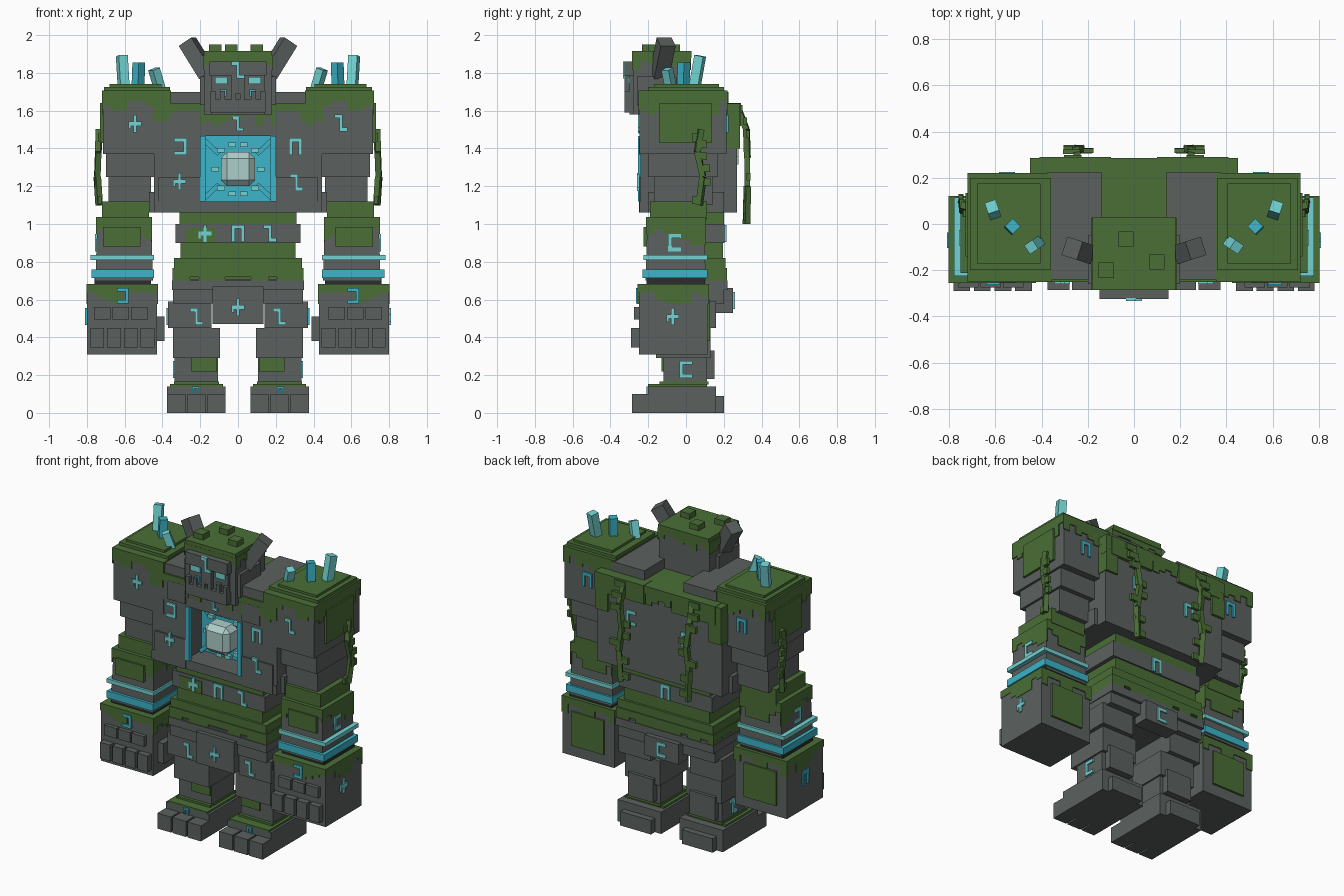
import bpy, bmesh, random
from mathutils import Matrix, Vector

random.seed(4)
default = bpy.data.objects.get("Cube")
if default:
    bpy.data.objects.remove(default, do_unlink=True)


def material(name, *rgb):
    mat = bpy.data.materials.new(name)
    mat.use_nodes = True
    colour = (*rgb, 1)
    mat.diffuse_color = colour
    mat.node_tree.nodes["Principled BSDF"].inputs["Base Color"].default_value = colour
    return mat


STONE = material("grey stone", .105, .12, .115)
MOSS = material("green moss", .07, .157, .038)
CYAN = material("deep cyan", .045, .46, .58)
LIGHT = material("light cyan", .17, .65, .65)
PALE = material("pale core", .42, .62, .59)
DARK = material("dark joint", .025, .025, .025)


def finish(name, mat, bm, mirror=False, bevel=0):
    mesh = bpy.data.meshes.new(name)
    bm.to_mesh(mesh)
    bm.free()
    mesh.materials.append(mat)
    obj = bpy.data.objects.new(name, mesh)
    bpy.context.collection.objects.link(obj)
    if bevel:
        mod = obj.modifiers.new("chamfer", 'BEVEL')
        mod.width, mod.segments = bevel, 1
    if mirror:
        obj.modifiers.new("mirror", 'MIRROR')
    return obj


def add_box(bm, x, y, z, taper=1):
    low, high = Vector((x[0], y[0], z[0])), Vector((x[1], y[1], z[1]))
    mid = (low + high) / 2
    matrix = Matrix.Translation(mid) @ Matrix.Diagonal((*(high - low), 1))
    for v in bmesh.ops.create_cube(bm, size=1, matrix=matrix)["verts"]:
        if v.co.z > mid.z:
            v.co.xy = mid.xy + (v.co.xy - mid.xy) * taper


def block(name, mat, x, y, z, mirror=False, taper=1, bevel=0):
    """One box; a single number for x means a box centred on the body."""
    bm = bmesh.new()
    add_box(bm, x if isinstance(x, tuple) else (-x, x), y, z, taper)
    return finish(name, mat, bm, mirror, bevel)


def pair(name, mat, x, y, z, taper=1):
    return block(name, mat, x, y, z, True, taper)


def add_rod(bm, start, end, width):
    start, end = Vector(start), Vector(end)
    axis = end - start
    turn = axis.to_track_quat('Z', 'Y').to_matrix().to_4x4()
    size = Matrix.Diagonal((width, width, axis.length, 1))
    bmesh.ops.create_cube(bm, size=1, matrix=Matrix.Translation((start + end) / 2) @ turn @ size)


def rods(name, mat, ends, width):
    bm = bmesh.new()
    for start, end in ends:
        add_rod(bm, start, end, width)
    return finish(name, mat, bm, True)


def moss(name, x, y, top, drop, mirror=False, step=.045, thick=.006):
    """Thin mossy cap whose edges hang down in ragged columns."""
    x = x if isinstance(x, tuple) else (-x, x)
    bm = bmesh.new()
    out_x, out_y = (x[0] - thick, x[1] + thick), (y[0] - thick, y[1] + thick)
    add_box(bm, out_x, out_y, (top - thick, top + thick))
    for along, across in ((out_x, out_y), (out_y, out_x)):
        count = max(2, round((along[1] - along[0]) / step))
        width = (along[1] - along[0]) / count
        for edge in ((across[0], across[0] + thick), (across[1] - thick, across[1])):
            for i in range(count):
                span = (along[0] + i * width, along[0] + (i + 1) * width)
                height = (top - drop * random.choice((.4, .6, .8, 1)), top)
                if along is out_x:
                    add_box(bm, span, edge, height)
                else:
                    add_box(bm, edge, span, height)
    return finish(name, MOSS, bm, mirror)


SIDES = {"front": ((1, 0, 0), (0, -1, 0)), "back": ((-1, 0, 0), (0, 1, 0)),
         "left": ((0, 1, 0), (1, 0, 0)), "right": ((0, -1, 0), (-1, 0, 0))}
BAR, TOP, BASE = (-1, -.45), (.55, 1), (-1, -.55)
FULL, MID = (-1, 1), (-.25, .25)
GLYPHS = {"arch": ((BAR, FULL), ((.45, 1), FULL), (FULL, TOP)),
          "hook": ((BAR, FULL), (FULL, TOP), (FULL, BASE)),
          "claw": (((.45, 1), FULL), (FULL, TOP), (FULL, BASE)),
          "step": (((-1, .25), TOP), (MID, FULL), ((-.25, 1), BASE)),
          "cross": ((MID, FULL), (FULL, MID), ((-1, -.6), (-.6, .2)))}


def rune(glyph, side, x, y, z, mat=LIGHT, mirror=False, size=.04):
    u, n = map(Vector, SIDES[side])
    frame = Matrix((u, (0, 0, 1), n)).transposed().to_4x4()
    bm = bmesh.new()
    for a, b in GLYPHS[glyph]:
        add_box(bm, [size * .85 * t for t in a], [size * 1.15 * t for t in b], (-.005, .009))
    bm.transform(Matrix.Translation((x, y, z)) @ frame)
    return finish(glyph + "_rune_" + side, mat, bm, mirror)


def vine(name, points, leaf):
    bm = bmesh.new()
    for a, b in zip(points, points[1:]):
        add_rod(bm, a, b, .03)
        for t in (.25, .75):
            c = Vector(a).lerp(Vector(b), t)
            shift = Vector(leaf) * random.choice((-.3, .3))
            low, high = c + shift - Vector(leaf) / 2, c + shift + Vector(leaf) / 2
            add_box(bm, *zip(low, high))
    return finish(name, MOSS, bm, True)


# Feet and legs
pair("foot", STONE, (.065, .375), (-.2, .16), (0, .14))
pair("heel", STONE, (.11, .33), (.16, .2), (0, .09))
for i in range(3):
    left = .065 + i * .107
    pair("toe", STONE, (left, left + .096), (-.285, -.2), (0, .1))
pair("foot_moss", MOSS, (.08, .36), (-.2, .11), (.14, .152))
pair("ankle_moss", MOSS, (.1, .34), (-.14, .12), (.15, .165))
pair("shin", STONE, (.105, .335), (-.12, .11), (.15, .3))
pair("calf", STONE, (.13, .31), (.1, .15), (.18, .33))
pair("shin_moss", MOSS, (.11, .245), (-.129, -.11), (.22, .29))
pair("knee", STONE, (.095, .345), (-.16, .13), (.29, .45))
pair("hip", STONE, (.14, .37), (-.19, .16), (.45, .59))
rune("hook", "left", .335, 0, .23)
rune("step", "right", -.335, 0, .23)
rune("arch", "front", .225, -.2, .115, CYAN, True, .022)
rune("step", "front", .22, -.19, .51)
rune("step", "front", -.22, -.19, .51)
rune("arch", "left", .37, -.03, .51, CYAN, True)

# Pelvis and belly
block("pelvis", STONE, .345, (-.2, .2), (.58, .71))
block("pelvis_ridge", STONE, .35, (-.21, .22), (.65, .7))
block("loin_plate", STONE, .135, (-.235, -.18), (.47, .67))
block("tail_plate", STONE, .12, (.15, .25), (.53, .66))
block("moss_skirt", MOSS, .34, (-.2, .21), (.72, .82))
moss("skirt_fringe", .34, (-.2, .21), .76, .1)
block("belly", STONE, .3, (-.18, .19), (.8, 1.08))
block("lower_belly_moss", MOSS, .305, (-.185, .195), (.82, .9))
block("belly_band", STONE, .33, (-.195, .205), (.9, 1))
block("upper_belly_moss", MOSS, .31, (-.19, .2), (1, 1.06))
block("belly_patch", MOSS, (-.28, -.12), (-.2, -.19), (.9, .98))
rune("cross", "front", -.175, -.197, .95)
rune("arch", "front", 0, -.195, .95)
rune("step", "front", .17, -.195, .95)
rune("cross", "front", 0, -.235, .56)
rune("arch", "back", 0, .205, .95)
rune("hook", "back", 0, .25, .595)

# Chest built around a square recess
block("chest_back", STONE, .445, (-.08, .27), (1.06, 1.63))
block("chest_top", STONE, .445, (-.245, -.08), (1.465, 1.63))
block("chest_bottom", STONE, .445, (-.245, -.08), (1.06, 1.12))
pair("chest_side", STONE, (.2, .445), (-.24, -.08), (1.12, 1.465))
pair("rib_plate", STONE, (.2, .42), (-.25, -.23), (1.06, 1.25))
pair("flank_block", STONE, (.4, .47), (-.2, .2), (1.06, 1.17))
pair("breast_plate", STONE, (.2, .33), (-.252, -.23), (1.48, 1.6))
pair("trapezius", STONE, (.14, .375), (-.24, .225), (1.6, 1.7))
moss("chest_moss", .445, (-.245, .28), 1.632, .11)
pair("back_moss", MOSS, (.1, .41), (.2, .29), (1.52, 1.64))
pair("side_back_moss", MOSS, (.36, .45), (.2, .285), (1.4, 1.6))
block("recess_glow", CYAN, .2, (-.085, -.075), (1.12, 1.465))
pair("recess_bar", CYAN, (.172, .2), (-.255, -.225), (1.12, 1.465))
rods("recess_strut", CYAN, [((.18, -.12, 1.29 + s * .155), (.1, -.12, 1.29 + s * .08))
                            for s in (-1, 1)], .025)
ring = [(.12, 1.29), (.09, 1.39), (.09, 1.19), (.03, 1.42), (.03, 1.16)]
rods("core_sparks", LIGHT, [((x - .02, -.14, z), (x + .02, -.14, z)) for x, z in ring], .025)
block("core", PALE, .09, (-.24, -.1), (1.2, 1.38), bevel=.032)
rune("claw", "front", -.305, -.24, 1.41)
rune("arch", "front", .305, -.24, 1.41)
rune("cross", "front", -.31, -.25, 1.225)
rune("step", "front", .31, -.25, 1.22)
rune("step", "front", 0, -.245, 1.53, size=.033)
rune("hook", "back", .2, .27, 1.4)
rune("arch", "back", -.19, .27, 1.36)
rune("hook", "left", .445, .13, 1.33)

# Head
block("head", STONE, .18, (-.28, .02), (1.58, 1.89))
pair("cheek", STONE, (.15, .2), (-.26, -.05), (1.63, 1.78))
block("muzzle", STONE, .14, (-.3, -.26), (1.58, 1.79))
block("brow", STONE, .15, (-.325, -.27), (1.785, 1.86))
block("nose", STONE, .035, (-.325, -.28), (1.69, 1.8))
block("jaw", STONE, .145, (-.325, -.25), (1.59, 1.66))
for x in (.01, .07, .12):
    pair("tooth", STONE, (x, x + .025), (-.325, -.29), (1.65, 1.705))
pair("eye", LIGHT, (.055, .122), (-.308, -.295), (1.74, 1.778))
pair("tear", CYAN, (.06, .092), (-.308, -.295), (1.675, 1.712))
rune("step", "front", 0, -.325, 1.815)
moss("head_moss", .18, (-.28, .02), 1.885, .07)
block("moss_cap", MOSS, .18, (-.285, .03), (1.88, 1.915))
for x, y in ((-.12, -.2), (-.035, -.065), (.1, -.165)):
    block("moss_tuft", MOSS, (x - .033, x + .033), (y - .033, y + .033), (1.91, 1.95))
rods("horn", STONE, [((.16, -.14, 1.79), (.268, -.105, 1.965))], .083)

# Shoulders and crystals
pair("shoulder", STONE, (.36, .715), (-.245, .215), (1.37, 1.7))
moss("shoulder_moss", (.36, .715), (-.245, .215), 1.7, .12, True)
pair("shoulder_cap", MOSS, (.36, .71), (-.2, .2), (1.7, 1.725))
pair("shoulder_slab", MOSS, (.405, .68), (-.17, .175), (1.72, 1.74))
pair("shoulder_side_moss", MOSS, (.71, .73), (-.14, .135), (1.43, 1.64))
rods("tall_crystal", LIGHT, [((.605, .045, 1.72), (.615, .075, 1.89))], .05)
rods("middle_crystal", CYAN, [((.53, -.015, 1.72), (.525, -.01, 1.855))], .048)
rods("short_crystal", LIGHT, [((.415, -.08, 1.72), (.445, -.1, 1.82))], .046)
rune("cross", "front", -.545, -.245, 1.53)
rune("step", "front", .545, -.245, 1.535)
rune("arch", "back", .55, .215, 1.53, CYAN, True)

# Arms
pair("upper_arm", STONE, (.44, .7), (-.2, .17), (1.25, 1.38))
pair("elbow", STONE, (.46, .685), (-.17, .14), (1.1, 1.26))
pair("forearm_top", MOSS, (.47, .72), (-.19, .11), (1.02, 1.12))
pair("forearm", STONE, (.45, .755), (-.215, .105), (.7, 1.03), .93)
moss("forearm_moss", (.46, .745), (-.207, .1), 1.03, .14, True)
pair("forearm_moss_plate", MOSS, (.515, .715), (-.225, -.19), (.88, .985))
pair("thin_bracelet", LIGHT, (.445, .78), (-.225, .115), (.81, .835))
pair("wide_bracelet", CYAN, (.445, .775), (-.23, .115), (.715, .76))
pair("wrist", DARK, (.46, .76), (-.21, .1), (.67, .715))
rune("hook", "left", .748, -.06, .9)
rune("claw", "right", -.748, -.06, .9)

# Hands
pair("hand", STONE, (.43, .8), (-.25, .115), (.31, .68))
moss("hand_moss", (.43, .797), (-.25, .115), .677, .1, True)
pair("hand_back_moss", MOSS, (.5, .73), (.11, .128), (.38, .6))
pair("thumb", STONE, (.39, .44), (-.2, -.05), (.38, .51))
for i in range(3):
    left = .478 + i * .098
    pair("knuckle", STONE, (left, left + .088), (-.275, -.25), (.495, .56))
for i in range(4):
    left = .442 + i * .089
    pair("finger", STONE, (left, left + .073), (-.29, -.25), (.345, .45))
rune("claw", "front", -.61, -.255, .62, CYAN, size=.036)
rune("claw", "front", .61, -.255, .62, CYAN, size=.036)
rune("cross", "left", .8, -.07, .51)
rune("arch", "right", -.8, -.07, .51, CYAN)

# Hanging vines
vine("back_vine", [(.24, .27, 1.63), (.25, .32, 1.5), (.23, .325, 1.35),
                   (.25, .325, 1.2), (.24, .32, 1)], (.075, .02, .04))
vine("arm_vine", [(.735, .08, 1.5), (.74, .06, 1.38), (.745, .09, 1.25),
                  (.735, .07, 1.1)], (.02, .055, .04))
